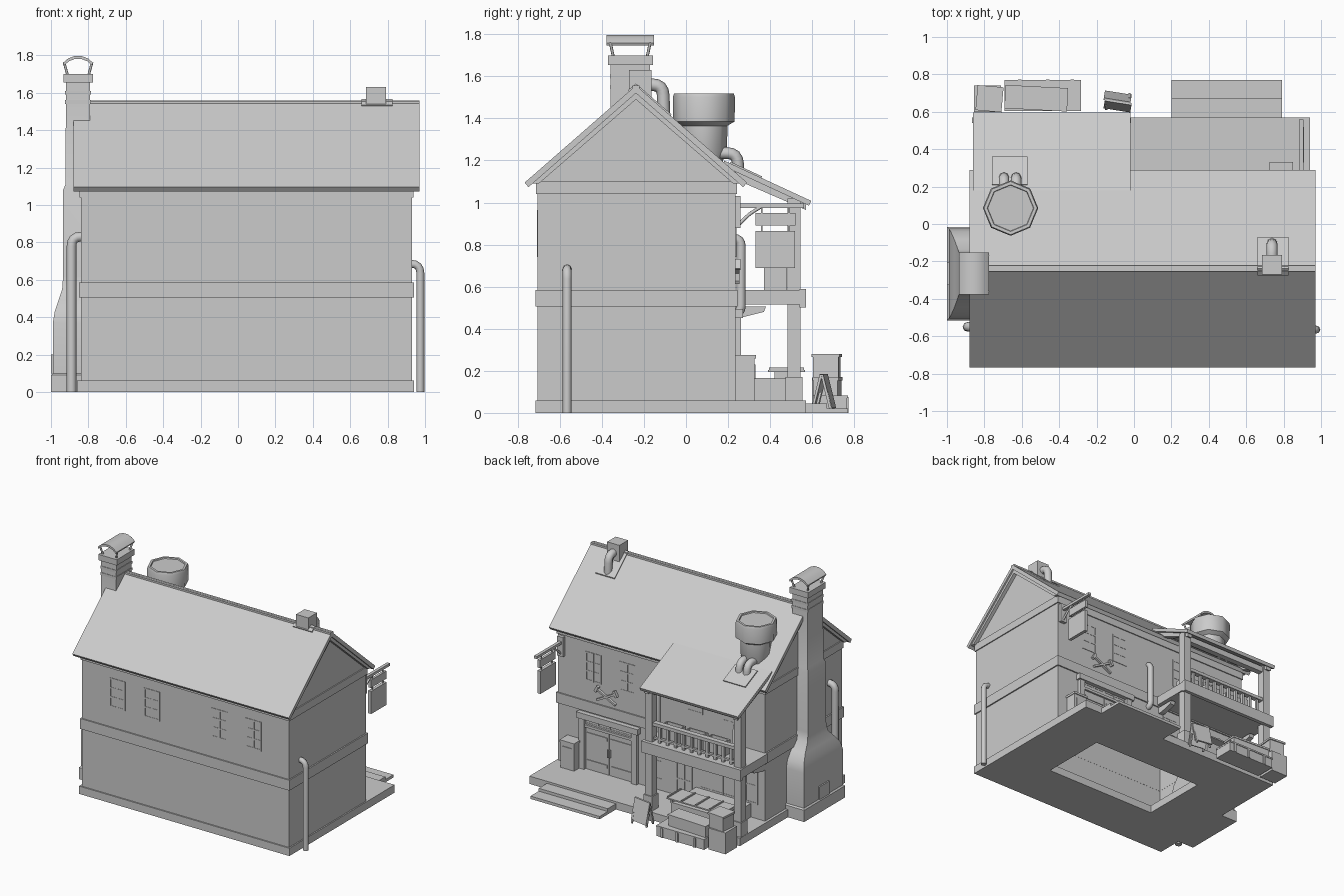
import bpy, bmesh, math
from mathutils import Vector, Euler

if "Cube" in bpy.data.objects:
    bpy.data.objects.remove(bpy.data.objects["Cube"])


def mesh(name, verts, faces, smooth=None):
    me = bpy.data.meshes.new(name)
    me.from_pydata([tuple(v) for v in verts], [], faces)
    bm = bmesh.new()
    bm.from_mesh(me)
    bmesh.ops.recalc_face_normals(bm, faces=bm.faces)
    bm.to_mesh(me)
    bm.free()
    ob = bpy.data.objects.new(name, me)
    bpy.context.collection.objects.link(ob)
    return ob


def soften(ob, angle=40):
    bpy.ops.object.select_all(action='DESELECT')
    ob.select_set(True)
    bpy.context.view_layer.objects.active = ob
    bpy.ops.object.shade_smooth_by_angle(angle=math.radians(angle))


def rings(name, levels):
    """Stacked rectangles (z, x0, x1, y0, y1) lofted into a solid."""
    v, f = [], [(0, 1, 2, 3)]
    for z, a, b, c, d in levels:
        v += [(a, c, z), (b, c, z), (b, d, z), (a, d, z)]
    for k in range(0, len(v) - 4, 4):
        f += [(k + i, k + (i + 1) % 4, k + 4 + (i + 1) % 4, k + 4 + i) for i in range(4)]
    n = len(v)
    return mesh(name, v, f + [(n - 4, n - 3, n - 2, n - 1)])


def box(name, x0, x1, y0, y1, z0, z1, rot=None):
    c = Vector(((x0 + x1) / 2, (y0 + y1) / 2, (z0 + z1) / 2))
    ob = rings(name, [(z, x0 - c.x, x1 - c.x, y0 - c.y, y1 - c.y) for z in (z0 - c.z, z1 - c.z)])
    ob.location = c
    if rot:
        ob.rotation_euler = Euler([math.radians(a) for a in rot])
    return ob


def prism(name, prof, x0, x1, skip=None):
    """Extrude a (y, z) outline along x."""
    n = len(prof)
    v = [(x0, y, z) for y, z in prof] + [(x1, y, z) for y, z in prof]
    f = [(i, (i + 1) % n, n + (i + 1) % n, n + i) for i in range(n) if i != skip]
    return mesh(name, v, f + [tuple(range(n)), tuple(range(n, 2 * n))])


def lathe(name, prof, cx, cy, n):
    v, f = [], []
    for r, z in prof:
        v += [(cx + r * math.cos(i * math.tau / n), cy + r * math.sin(i * math.tau / n), z) for i in range(n)]
    for k in range(len(prof) - 1):
        f += [(k * n + i, k * n + (i + 1) % n, k * n + n + (i + 1) % n, k * n + n + i) for i in range(n)]
    return mesh(name, v, f + [tuple(range(n)), tuple(range(len(v) - n, len(v)))])


def pipe(name, pts, r, fillet=0.06):
    """Round tube with softened corners."""
    P = [Vector(p) for p in pts]
    out = [P[0]]
    for a, b, c in zip(P, P[1:], P[2:]):
        s, e = b + (a - b).normalized() * fillet, b + (c - b).normalized() * fillet
        out += [s * (1 - t) ** 2 + b * 2 * t * (1 - t) + e * t * t for t in (0, .25, .5, .75, 1)]
    out.append(P[-1])
    cu = bpy.data.curves.new(name, 'CURVE')
    cu.dimensions, cu.bevel_depth, cu.bevel_resolution, cu.use_fill_caps = '3D', r, 2, True
    sp = cu.splines.new('POLY')
    sp.points.add(len(out) - 1)
    for p, q in zip(sp.points, out):
        p.co = (*q, 1)
    sp.use_smooth = True
    ob = bpy.data.objects.new(name, cu)
    bpy.context.collection.objects.link(ob)


def window(name, x0, x1, z0, z1, y, s, cols=2, rows=3):
    """Shallow framed window on a wall at y facing the s direction."""
    def bar(part, a, b, c, d, out):
        box(f"{name}_{part}", a, b, min(y - s * .01, y + s * out), max(y - s * .01, y + s * out), c, d)
    t = .012
    bar("pane", x0, x1, z0, z1, .001)
    for i in range(cols + 1):
        x = x0 + t / 2 + (x1 - x0 - t) * i / cols
        bar("upright", x - t / 2, x + t / 2, z0, z1, .004)
    for j in range(rows + 1):
        z = z0 + t / 2 + (z1 - z0 - t) * j / rows
        bar("crossbar", x0, x1, z - t / 2, z + t / 2, .0035)


def belt(name, z0, z1, g=.01, t=.011):
    """Four strips wrapped around the outside of the house."""
    for a, b in ((-.705 - g, -.705 - g + t), (.235 + g - t, .235 + g)):
        box(name + "_long", -.84 - g, .93 + g, a, b, z0, z1)
    for a, b in ((-.84 - g, -.84 - g + t), (.93 + g - t, .93 + g)):
        box(name + "_end", a, b, -.705 - g, .235 + g, z0, z1)


# Base slab with an opening underneath
base = box("base_slab", -.86, .94, -.715, .57, 0, .06)
cut = box("base_cutter", -.43, .54, -.32, .215, -.1, .2)
cut.hide_render = True
cut.hide_viewport = True
cut.display_type = 'WIRE'
m = base.modifiers.new("opening", 'BOOLEAN')
m.object, m.operation, m.solver = cut, 'DIFFERENCE', 'EXACT'

# Hollow house body, band and cornice
prism("house_walls", [(-.705, .04), (-.705, 1.09), (-.238, 1.50), (.235, 1.09), (.235, .04)], -.84, .93, skip=4)
belt("middle_band", .505, .585)
belt("cornice", 1.04, 1.1, .008, .009)

# Main roof, bargeboards and ridge
prism("main_roof", [(-.767, 1.095), (-.238, 1.557), (.29, 1.095), (.272, 1.073), (-.238, 1.52), (-.749, 1.073)], -.88, .97)
for x in (-.868, .925):
    prism("bargeboard", [(-.735, 1.09), (-.238, 1.53), (.26, 1.09), (.225, 1.09), (-.238, 1.49), (-.70, 1.09)], x, x + .033)
box("ridge_cap", -.88, .97, -.255, -.221, 1.53, 1.556)

# Windows, front and back
for i, x in enumerate((-.605, -.31, .27, .56)):
    window("front_window", x, x + .135, .74, .965, -.705, -1)
    window("back_window", x, x + .135, .74, .965, .235, 1)

# Chimney: swelling hearth, tapering flue, collars and arched hood
cy = -.265
soften(rings("chimney", [(z, x, -.79, cy - h, cy + h) for z, x, h in (
    (0, -1, .25), (.09, -1, .25), (.1, -.99, .24), (.37, -.99, .24), (.43, -.98, .225), (.49, -.96, .18),
    (.55, -.94, .125), (.62, -.935, .11), (1.08, -.935, .11), (1.11, -.922, .097), (1.68, -.92, .093))]))
for z0, z1, g in ((1.54, 1.56, .004), (1.59, 1.61, .004), (1.655, 1.7, .014)):
    box("chimney_collar", -.92 - g, -.79 + g, cy - .093 - g, cy + .093 + g, z0, z1)
box("chimney_hearth_door", -1.0, -.985, cy - .06, cy + .06, .1, .2)
for x, dx in ((-.91, -1), (-.80, 1)):
    for y, dy in ((cy - .08, -1), (cy + .08, 1)):
        pipe("hood_leg", [(x, y, 1.69), (x + dx * .02, y + dy * .015, 1.762)], .007)
arc = [math.radians(a) for a in range(40, 141, 20)]
hood = [(-.855 + .105 * math.cos(a), 1.69 + .108 * math.sin(a)) for a in arc]
hood += [(-.855 + .097 * math.cos(a), 1.682 + .1 * math.sin(a)) for a in reversed(arc)]
n = len(hood)
soften(mesh("chimney_hood", [(x, y, z) for y in (cy - .113, cy + .113) for x, z in hood],
            [(i, (i + 1) % n, n + (i + 1) % n, n + i) for i in range(n)] +
            [(k + i, k + i + 1, k + n - 2 - i, k + n - 1 - i) for k in (0, n) for i in range(n // 2 - 1)]))

# Porch roof, posts, beam and balcony
prism("porch_roof", [(.18, 1.2), (.595, 1.008), (.585, .985), (.18, 1.172)], -.86, -.02)
for x in (-.85, -.09):
    box("porch_post", x, x + .06, .482, .545, .06, 1.02)
    box("post_foot", x - .008, x + .068, .474, .553, .06, .17)
    prism("porch_rafter", [(.235, 1.15), (.57, .995), (.57, .965), (.235, 1.11)], x + .01, x + .05)
    prism("balcony_bracket", [(.235, .505), (.38, .505), (.37, .48), (.27, .455), (.235, .455)], x + .01, x + .05)
box("porch_beam", -.85, -.03, .49, .535, .955, 1.0)
box("balcony_floor", -.86, -.02, .235, .55, .515, .585)
box("balcony_edge", -.865, -.015, .54, .57, .50, .588)
box("balcony_rail", -.82, -.06, .495, .535, .71, .735)
box("balcony_lower_rail", -.82, -.06, .505, .525, .605, .62)
for i in range(10):
    x = -.75 + i * .068
    box("baluster", x - .01, x + .01, .505, .525, .585, .715)


# Open crates stored on the balcony
def crate(name, x0, x1, y0, y1, z0, z1, t=.01):
    box(name + "_bottom", x0, x1, y0, y1, z0, z0 + t)
    for a, b in ((x0, x0 + t), (x1 - t, x1)):
        box(name + "_end", a, b, y0, y1, z0, z1)
    for a, b in ((y0, y0 + t), (y1 - t, y1)):
        box(name + "_side", x0, x1, a, b, z0, z1)


for x in (-.64, -.45, -.26):
    crate("balcony_crate", x, x + .16, .37, .48, .585, .69)
box("leaning_plank", -.74, -.70, .40, .43, .59, .83, (12, 8, 0))

# Rooftop tank with twin feed pipes
soften(lathe("water_tank", [(.05, 1.05), (.08, 1.17), (.11, 1.25), (.112, 1.365), (.146, 1.385), (.148, 1.5),
                            (.142, 1.518), (.125, 1.518), (.122, 1.51)], -.66, .085, 8), 50)
box("feed_plate", -.76, -.57, .20, .365, 1.14, 1.16, (-24.8, 0, 0))
for x in (-.695, -.63):
    pipe("feed_pipe", [(x, .13, 1.235), (x, .245, 1.235), (x, .25, 1.12)], .028, .05)

# Roof vent with elbow
prism("vent_plate", [(-.275, 1.535), (-.238, 1.566), (-.07, 1.42), (-.075, 1.40), (-.238, 1.53), (-.265, 1.515)], .66, .825)
box("vent_box", .685, .79, -.27, -.165, 1.50, 1.63)
pipe("vent_elbow", [(.738, -.2, 1.56), (.738, -.11, 1.56), (.738, -.105, 1.42)], .03, .05)

# Drainpipes
pipe("left_drainpipe", [(-.89, -.55, 0), (-.89, -.55, .83), (-.82, -.55, .83)], .026, .05)
pipe("right_drainpipe", [(.975, -.565, 0), (.975, -.565, .685), (.91, -.565, .685)], .021, .05)
pipe("back_drainpipe", [(.06, .2, .83), (.06, .262, .83), (.06, .262, .47), (.06, .2, .47)], .022, .04)

# Double door with heavy frame
for x in (.24, .69):
    box("door_post", x, x + .045, .22, .262, .06, .46)
box("door_lintel", .225, .75, .22, .272, .45, .495)
box("door_transom", .27, .70, .22, .255, .385, .405)
for x in (.287, .49):
    box("door_leaf", x, x + .198, .22, .24, .06, .385)
    for z in (.11, .32):
        box("door_brace", x + .012, x + .186, .23, .246, z, z + .025)
for x in (.475, .488):
    box("door_handle", x, x + .008, .235, .255, .2, .26)
window("door_light", .287, .688, .405, .45, .236, 1, 4, 1)

# Crossed tools above the door
for s in (1, -1):
    box("crossed_tool", .42, .60, .236, .255, .655, .67, (0, s * 28, 0))
    box("tool_head", .51 - s * .08 - .025, .51 - s * .08 + .025, .236, .258, .695, .715, (0, s * 28 + 90, 0))

# Shop front and sloping goods trays beneath the balcony
window("shop_window", -.78, -.28, .17, .45, .237, 1, 5, 2)
window("shop_door", -.22, -.08, .06, .45, .237, 1, 2, 3)
window("side_window", .03, .17, .14, .42, .237, 1, 2, 2)
box("shop_counter", -.72, -.25, .235, .54, .06, .165)
box("counter_top", -.72, -.23, .39, .565, .195, .205)
for x in (-.70, -.26):
    box("counter_leg", x, x + .02, .42, .54, .16, .2)
for i in range(5):
    x = -.715 + i * .12
    box("tray_divider", x - .005, x + .005, .395, .56, .205, .215)

# Porch cabinet and steps
box("cabinet", .73, .845, .235, .325, .06, .265)
box("cabinet_top", .725, .85, .235, .332, .258, .275)
box("cabinet_panel", .75, .825, .32, .33, .16, .23)
box("lower_step", .20, .79, .57, .77, 0, .022)
box("upper_step", .20, .79, .57, .67, 0, .044)

# Stacked chests in front of the porch
box("lower_chest", -.69, -.285, .605, .765, 0, .07)
box("lower_chest_lid", -.692, -.283, .603, .77, .07, .082)
box("upper_chest", -.685, -.36, .615, .73, .082, .155, (0, 0, -3))
box("upper_chest_lid", -.69, -.355, .61, .735, .155, .17, (0, 0, -3))
for x in (-.62, -.47, -.34):
    box("chest_strap", x, x + .018, .76, .773, 0, .075)
box("side_box", -.855, -.71, .60, .74, 0, .165)
box("side_box_top", -.835, -.71, .61, .73, .165, .265, (0, 0, -5))
box("side_box_lid", -.842, -.703, .603, .737, .265, .28, (0, 0, -5))

# Folding pavement board
for s in (-1, 1):
    box("pavement_board", -.16, -.015, .655 + s * .022 - .006, .655 + s * .022 + .006, .02, .185, (s * 14, 0, -9))
    for x in (-.155, -.03):
        box("board_leg", x, x + .012, .655 + s * .028 - .006, .655 + s * .028 + .006, 0, .1, (s * 14, 0, 0))

# Hanging sign on a bracket
box("sign_mount", .87, .92, .235, .26, .88, 1.03)
box("sign_arm", .883, .907, .24, .56, .975, .995)
pipe("sign_strut", [(.895, .245, .89), (.895, .30, .945), (.895, .36, .982)], .008, .03)
box("sign_upper_board", .885, .905, .33, .52, .89, .95)
box("sign_board", .882, .908, .33, .518, .69, .865)
for y in (.36, .49):
    box("sign_hanger", .892, .898, y - .004, y + .004, .86, .98)
